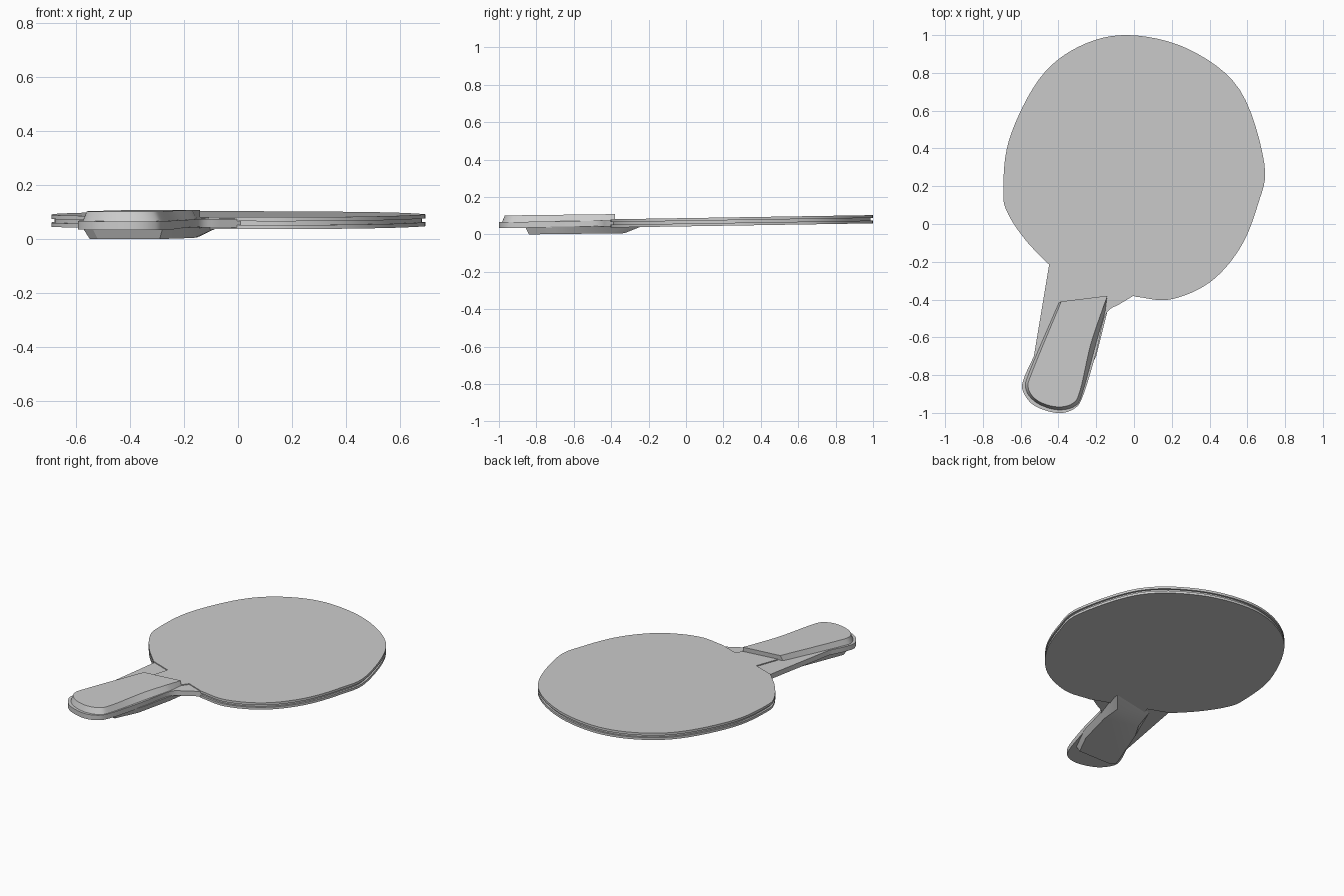
import bpy, bmesh
from mathutils import Vector

if "Cube" in bpy.data.objects:
    bpy.data.objects.remove(bpy.data.objects["Cube"])


def curve(pts, n=6):
    """Smooth open curve through the 2D points."""
    p = [Vector(q) for q in pts]
    p = [2 * p[0] - p[1]] + p + [2 * p[-1] - p[-2]]
    out = []
    for i in range(1, len(p) - 2):
        a, b, c, d = p[i - 1:i + 3]
        for k in range(n):
            t = k / n
            out.append(0.5 * (2 * b + (c - a) * t + (2 * a - 5 * b + 4 * c - d) * t * t
                              + (3 * b - a - 3 * c + d) * t ** 3))
    return out + [p[-2]]


def shrink(pts, s, centre=(0, 0.3)):
    c = Vector(centre)
    return [c + (q - c) * s for q in pts]


def loft(name, rings):
    """Skin stacked outlines, each given as (points, height function), and cap both ends."""
    bm = bmesh.new()
    loops = [[bm.verts.new((q.x, q.y, h(q.y))) for q in pts] for pts, h in rings]
    n = len(loops[0])
    for a, b in zip(loops, loops[1:]):
        for i in range(n):
            j = (i + 1) % n
            bm.faces.new((a[i], a[j], b[j], b[i]))
    bm.faces.new(loops[0])
    bm.faces.new(loops[-1])
    bmesh.ops.recalc_face_normals(bm, faces=bm.faces)
    me = bpy.data.meshes.new(name)
    bm.to_mesh(me)
    bm.free()
    ob = bpy.data.objects.new(name, me)
    bpy.context.collection.objects.link(ob)
    bpy.ops.object.select_all(action='DESELECT')
    ob.select_set(True)
    bpy.context.view_layer.objects.active = ob
    bpy.ops.object.shade_smooth_by_angle(angle=0.5)
    return ob


def level(offset):
    """Height of the slightly tilted bat, offset from its middle plane."""
    return lambda y: 0.065 + 0.016 * y + offset


# Head outline, clockwise from the left of the neck to the right of it
head = curve([(-0.455, -0.21), (-0.57, -0.09), (-0.665, 0.05), (-0.692, 0.17), (-0.66, 0.45),
              (-0.50, 0.77), (-0.29, 0.94), (-0.03, 1.0), (0.29, 0.925), (0.56, 0.71),
              (0.69, 0.32), (0.655, 0.10), (0.56, -0.13), (0.40, -0.31), (0.19, -0.40),
              (0.01, -0.385)])

# Wooden core: head and handle in one piece
handle = curve([(-0.07, -0.42), (-0.15, -0.48), (-0.20, -0.68), (-0.27, -0.91), (-0.32, -0.98),
                (-0.41, -1.0), (-0.53, -0.96), (-0.59, -0.88), (-0.58, -0.81), (-0.53, -0.70)])
core = shrink(head, 0.982) + handle
loft("wooden_core", [(core, level(-0.016)), (core, level(0.016))])

# Rubber sheets on both sides, notched around the neck
notch = [Vector(q) for q in [(-0.03, -0.37), (-0.11, -0.34), (-0.14, -0.38),
                             (-0.37, -0.41), (-0.32, -0.26)]]
sheet = head + notch
for name, s in (("top_rubber", 1), ("bottom_rubber", -1)):
    loft(name, [(sheet, level(s * 0.007)), (sheet, level(s * 0.022))])

# Upper grip: bevelled slab with rounded butt
butt = curve([(-0.15, -0.46), (-0.20, -0.64), (-0.27, -0.89), (-0.31, -0.965), (-0.41, -0.985),
              (-0.52, -0.945), (-0.575, -0.87), (-0.55, -0.77), (-0.40, -0.42)])
top = curve([(-0.17, -0.46), (-0.23, -0.64), (-0.285, -0.88), (-0.325, -0.95), (-0.41, -0.968),
             (-0.51, -0.935), (-0.56, -0.865), (-0.53, -0.76), (-0.385, -0.41)])
end = [Vector((-0.14, -0.38))]
grip_top = lambda y: 0.108 + 0.012 * (y + 0.4)
loft("upper_grip", [(butt + end, level(0.012)), (top + end, grip_top)])

# Lower grip: shorter, ramping up into the head at the neck
base = [(-0.20, -0.70), (-0.28, -0.86), (-0.54, -0.86), (-0.575, -0.83),
        (-0.45, -0.50), (-0.36, -0.28), (-0.06, -0.22), (-0.14, -0.46)]
foot = [(-0.22, -0.70), (-0.29, -0.84), (-0.52, -0.84), (-0.55, -0.82),
        (-0.43, -0.50), (-0.37, -0.40), (-0.15, -0.33), (-0.16, -0.46)]
loft("lower_grip", [([Vector(q) for q in base], level(-0.012)),
                    ([Vector(q) for q in foot], lambda y: 0.012 * (y + 0.84))])
